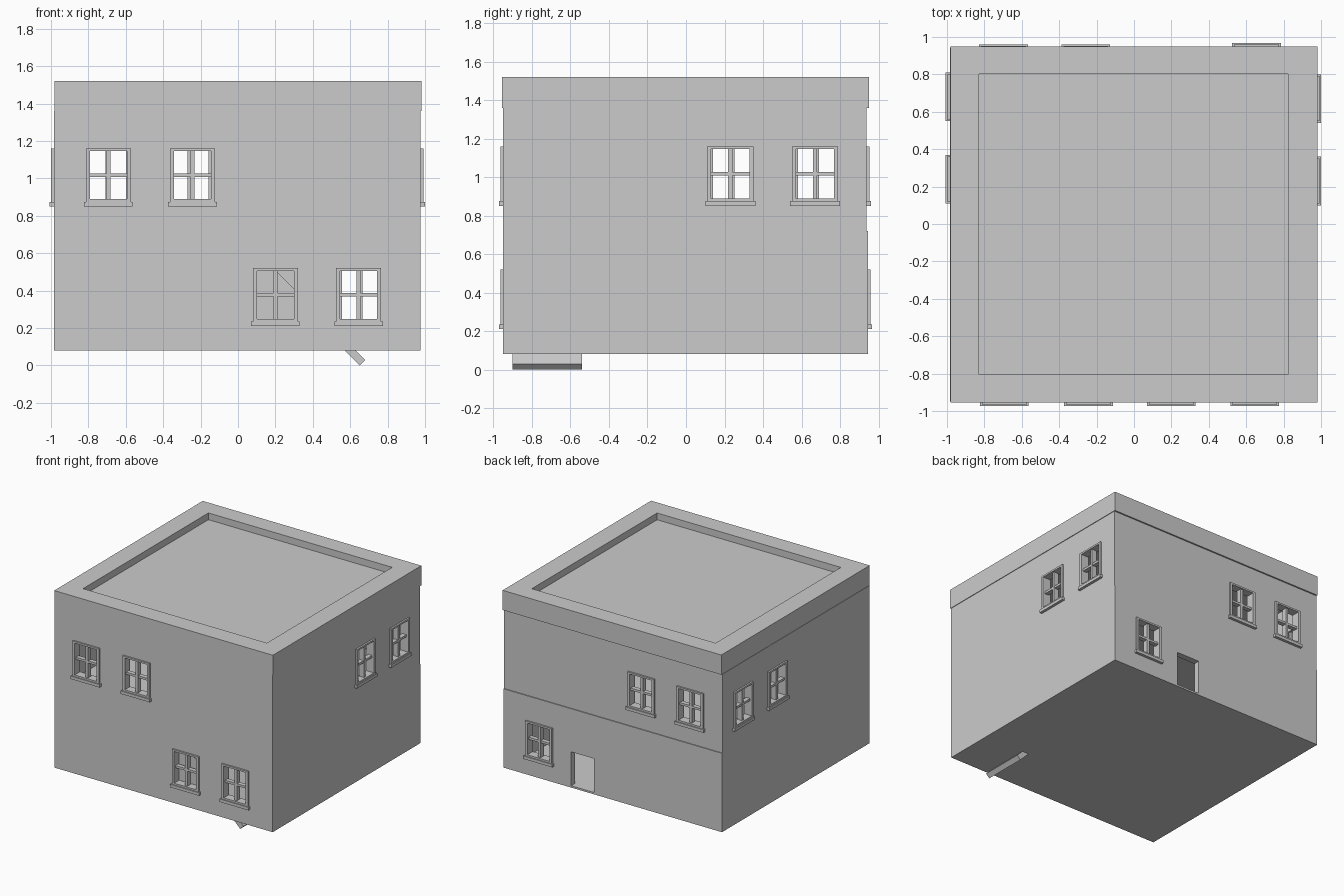
import bpy, bmesh, math
from mathutils import Matrix, Vector

if "Cube" in bpy.data.objects:
    bpy.data.objects.remove(bpy.data.objects["Cube"])


def add_box(bm, lo, hi):
    lo, hi = Vector(lo), Vector(hi)
    m = Matrix.Translation((lo + hi) / 2) @ Matrix.Diagonal((*(hi - lo), 1))
    bmesh.ops.create_cube(bm, size=1, matrix=m)


def make(name, bm, matrix=None):
    me = bpy.data.meshes.new(name)
    bmesh.ops.recalc_face_normals(bm, faces=bm.faces)
    bm.to_mesh(me)
    bm.free()
    ob = bpy.data.objects.new(name, me)
    bpy.context.scene.collection.objects.link(ob)
    if matrix:
        ob.matrix_world = matrix
    return ob


def boxes(name, *items):
    bm = bmesh.new()
    for lo, hi in items:
        add_box(bm, lo, hi)
    return make(name, bm)


def cut(ob, lo, hi):
    c = boxes("cutter", (lo, hi))
    c.hide_render = True
    mod = ob.modifiers.new("cut", 'BOOLEAN')
    mod.operation, mod.solver, mod.object = 'DIFFERENCE', 'EXACT', c
    bpy.context.view_layer.objects.active = ob
    bpy.ops.object.modifier_apply(modifier=mod.name)
    bpy.data.objects.remove(c, do_unlink=True)


def prism(name, profile, y0, y1):
    bm = bmesh.new()
    f = bm.faces.new([bm.verts.new((x, y0, z)) for x, z in profile])
    r = bmesh.ops.extrude_face_region(bm, geom=[f])
    vs = [v for v in r["geom"] if isinstance(v, bmesh.types.BMVert)]
    bmesh.ops.translate(bm, verts=vs, vec=(0, y1 - y0, 0))
    return make(name, bm)


T = 0.05                              # wall thickness
HW, HH = 0.12, 0.1425                 # half size of a window frame
X0, X1 = -0.985, 0.977

# storeys: hollow boxes with a floor slab
lower = boxes("lower_storey", ((X0, -0.95, 0.08), (X1, 0.945, 0.72)))
cut(lower, (X0 + T, -0.90, 0.095), (X1 - T, 0.895, 0.73))
upper = boxes("upper_storey", ((X0, -0.95, 0.72), (X1, 0.938, 1.36)))
cut(upper, (X0 + T, -0.90, 0.745), (X1 - T, 0.89, 1.37))

# stairwell and doorway openings
cut(upper, (0.0, -0.90, 0.7), (0.5, -0.54, 0.8))
cut(lower, (0.165, 0.85, 0.095), (0.37, 1.0, 0.37))

# roof slab with parapet rim
roof = boxes("roof", ((-0.982, -0.955, 1.36), (0.982, 0.95, 1.52)))
cut(roof, (-0.828, -0.805, 1.465), (0.823, 0.803, 1.6))

# windows: (storey, outer face point, rotation about z)
ZU, ZL = 1.0175, 0.3775
windows = [(upper, (x, -0.95, ZU), 0) for x in (-0.693, -0.243)]
windows += [(lower, (x, -0.95, ZL), 0) for x in (0.2, 0.645)]
windows += [(upper, (x, 0.938, ZU), 180) for x in (-0.698, -0.258)]
windows += [(lower, (0.655, 0.945, ZL), 180)]
windows += [(upper, (X1, y, ZU), 90) for y in (0.23, 0.67)]
windows += [(upper, (X0, y, ZU), -90) for y in (0.24, 0.68)]

for storey, loc, ang in windows:
    w, side = 0.021, ang in (90, -90)
    ex, ey = (0.1, HW) if side else (HW, 0.1)
    x, y, z = loc
    cut(storey, (x - ex, y - ey, z - HH), (x + ex, y + ey, z + HH))
    bm = bmesh.new()
    f0, f1 = -0.014, T + 0.005
    # frame sides, head and bottom rail
    for s in (-1, 1):
        a, b = sorted((s * HW, s * (HW - w)))
        add_box(bm, (a, f0, -HH), (b, f1, HH))
    i = HW - w
    add_box(bm, (-i, f0, HH - 0.014), (i, f1, HH))
    add_box(bm, (-i, f0, -HH), (i, f1, -HH + 0.014))
    # glazing bars
    add_box(bm, (-0.011, 0.0, -HH + 0.014), (0.011, 0.04, HH - 0.014))
    add_box(bm, (-i, 0.002, -0.009), (i, 0.038, 0.009))
    # sill
    add_box(bm, (-HW - 0.01, -0.022, -HH - 0.024), (HW + 0.01, 0.0, -HH))
    make("window", bm, Matrix.Translation(loc) @ Matrix.Rotation(math.radians(ang), 4, 'Z'))

# sloping stair ramp poking out below the floor, with the filled space under it
prism("stair_ramp", [(0.65, 0.0), (0.68, 0.03), (-0.04, 0.75), (-0.07, 0.72)], -0.90, -0.54)
prism("under_stair_wall", [(-0.05, 0.095), (0.555, 0.095), (-0.05, 0.70)], -0.90, -0.54)
